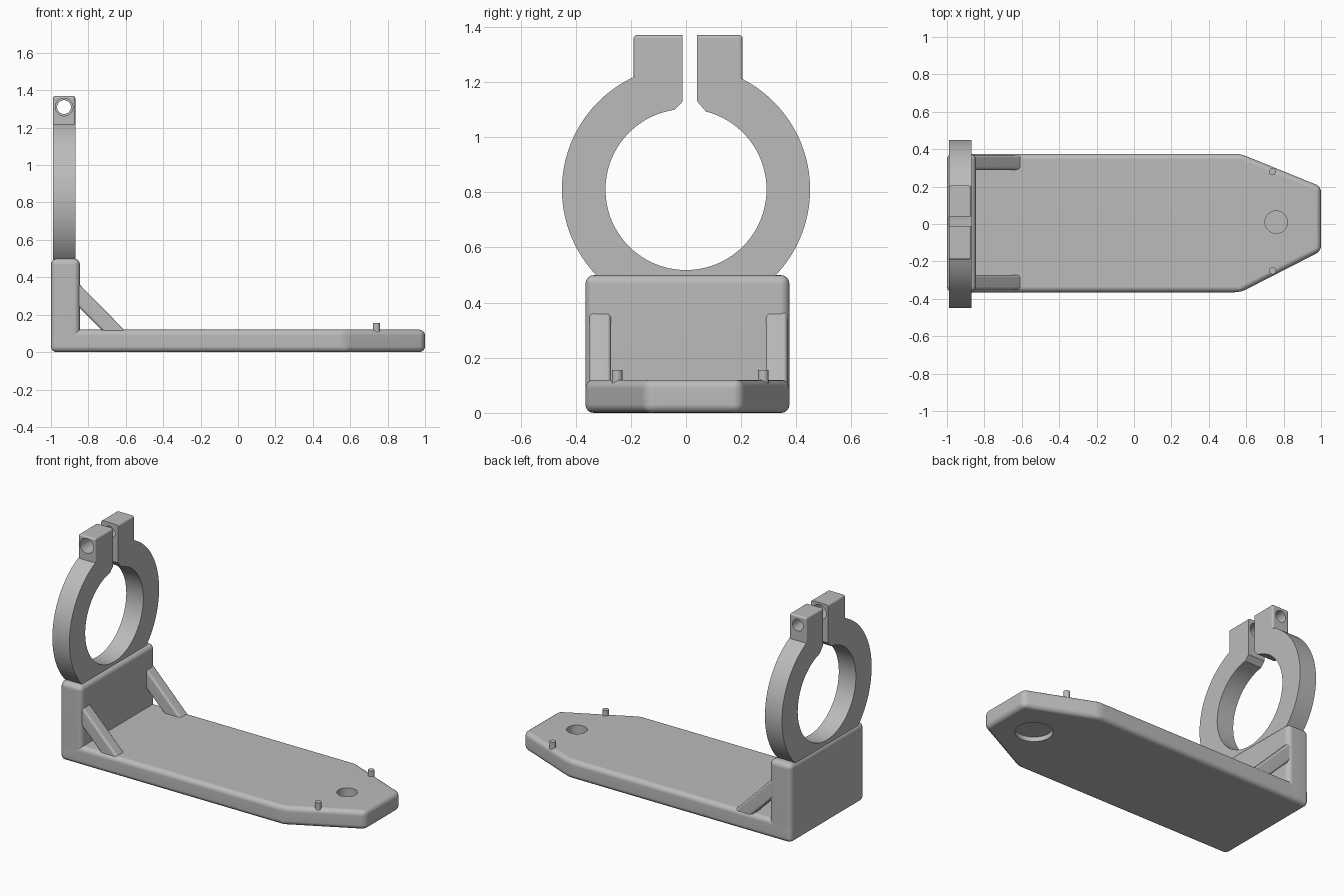
import bpy, bmesh, math
from mathutils import Vector

if "Cube" in bpy.data.objects:
    bpy.data.objects.remove(bpy.data.objects["Cube"], do_unlink=True)

grey = bpy.data.materials.new("plain grey")
grey.use_nodes = True
colour = (0.5, 0.5, 0.5, 1)
grey.diffuse_color = colour
grey.node_tree.nodes["Principled BSDF"].inputs["Base Color"].default_value = colour

# How a 2D profile point and a depth become a 3D point, per extrusion axis
PLACE = {
    "x": lambda a, b, d: Vector((d, a, b)),
    "y": lambda a, b, d: Vector((a, d, b)),
    "z": lambda a, b, d: Vector((a, b, d)),
}


def prism(name, points, axis, low, high, bevel=0.0):
    """Extrude a profile along an axis and round its edges."""
    place = PLACE[axis]
    bm = bmesh.new()
    base = bm.faces.new([bm.verts.new(place(a, b, low)) for a, b in points])
    ext = bmesh.ops.extrude_face_region(bm, geom=[base])["geom"]
    move = place(0, 0, high - low)
    bmesh.ops.translate(bm, vec=move, verts=[v for v in ext if isinstance(v, bmesh.types.BMVert)])
    bmesh.ops.recalc_face_normals(bm, faces=bm.faces)
    if bevel:
        bmesh.ops.bevel(bm, geom=bm.edges[:], offset=bevel, segments=4,
                        profile=0.5, affect="EDGES", clamp_overlap=True)
    mesh = bpy.data.meshes.new(name)
    bm.to_mesh(mesh)
    bm.free()
    mesh.materials.append(grey)
    obj = bpy.data.objects.new(name, mesh)
    bpy.context.collection.objects.link(obj)
    return obj


def arc(cx, cy, r, start, end, n):
    return [(cx + r * math.cos(start + (end - start) * i / n),
             cy + r * math.sin(start + (end - start) * i / n)) for i in range(n + 1)]


def rect(a0, b0, a1, b1):
    return [(a0, b0), (a1, b0), (a1, b1), (a0, b1)]


def disc(cx, cy, r, n=40):
    return arc(cx, cy, r, 0, math.tau, n)[:-1]


def select(obj):
    bpy.ops.object.select_all(action="DESELECT")
    obj.select_set(True)
    bpy.context.view_layer.objects.active = obj


def cut(obj, cutter):
    mod = obj.modifiers.new("cut", "BOOLEAN")
    mod.operation = "DIFFERENCE"
    mod.solver = "EXACT"
    mod.object = cutter
    select(obj)
    bpy.ops.object.modifier_apply(modifier=mod.name)
    bpy.data.objects.remove(cutter, do_unlink=True)


def smooth(obj):
    select(obj)
    bpy.ops.object.shade_smooth_by_angle(angle=math.radians(32))
    mod = obj.modifiers.new("even shading", "WEIGHTED_NORMAL")
    mod.keep_sharp = True


# Base plate with tapered nose and a blind hole on each side
outline = [(-1, -0.365), (0.57, -0.365), (1, -0.145), (1, 0.2), (0.57, 0.375), (-1, 0.375)]
plate = prism("base_plate", outline, "z", 0, 0.12, 0.03)
cut(plate, prism("top_hole_cutter", disc(0.76, 0.01, 0.06), "z", 0.05, 0.2))
cut(plate, prism("bottom_recess_cutter", disc(0.76, 0.01, 0.11), "z", -0.1, 0.03))

# Upright block
block = prism("upright_block", rect(-1, 0, -0.845, 0.5), "y", -0.365, 0.375, 0.032)

parts = [plate, block]

# Diagonal braces and nose pegs, one per side
strut = [(-0.89, 0.405), (-0.89, 0.28), (-0.69, 0.08), (-0.57, 0.08)]
for side, y0, y1, peg_y in (("right", -0.35, -0.272, -0.25), ("left", 0.29, 0.368, 0.28)):
    parts.append(prism(side + "_brace", strut, "y", y0, y1, 0.014))
    parts.append(prism(side + "_peg", disc(0.74, peg_y, 0.019, 24), "z", 0.05, 0.155))

# Split clamp ring
RING_Z, OUTER, INNER = 0.81, 0.45, 0.292
SLIT_L, SLIT_R = 0.04, -0.012


def angle_at(y, r):
    return math.acos(y / r)


profile = arc(0, RING_Z, OUTER, angle_at(SLIT_L, OUTER), angle_at(SLIT_R, OUTER) - math.tau, 96)
profile.append((SLIT_R, 1.13))
profile += arc(0, RING_Z, INNER, angle_at(-0.042, INNER) - math.tau, angle_at(0.072, INNER), 80)
profile.append((SLIT_L, 1.13))
parts.append(prism("clamp_ring", profile, "x", -0.99, -0.87))

# Clamp ears, split by the slit and bored for a bolt
ears = prism("clamp_ears", rect(-0.19, 1.15, 0.205, 1.37), "x", -0.99, -0.87, 0.012)
cut(ears, prism("slit_cutter", rect(SLIT_R, 1, SLIT_L, 1.5), "x", -1.1, -0.7))
cut(ears, prism("bolt_cutter", disc(-0.93, 1.31, 0.037), "y", -0.4, 0.4))
cut(ears, prism("bolt_head_cutter", disc(-0.93, 1.31, 0.047), "y", -0.4, 0.01))
parts.append(ears)

for part in parts:
    smooth(part)
